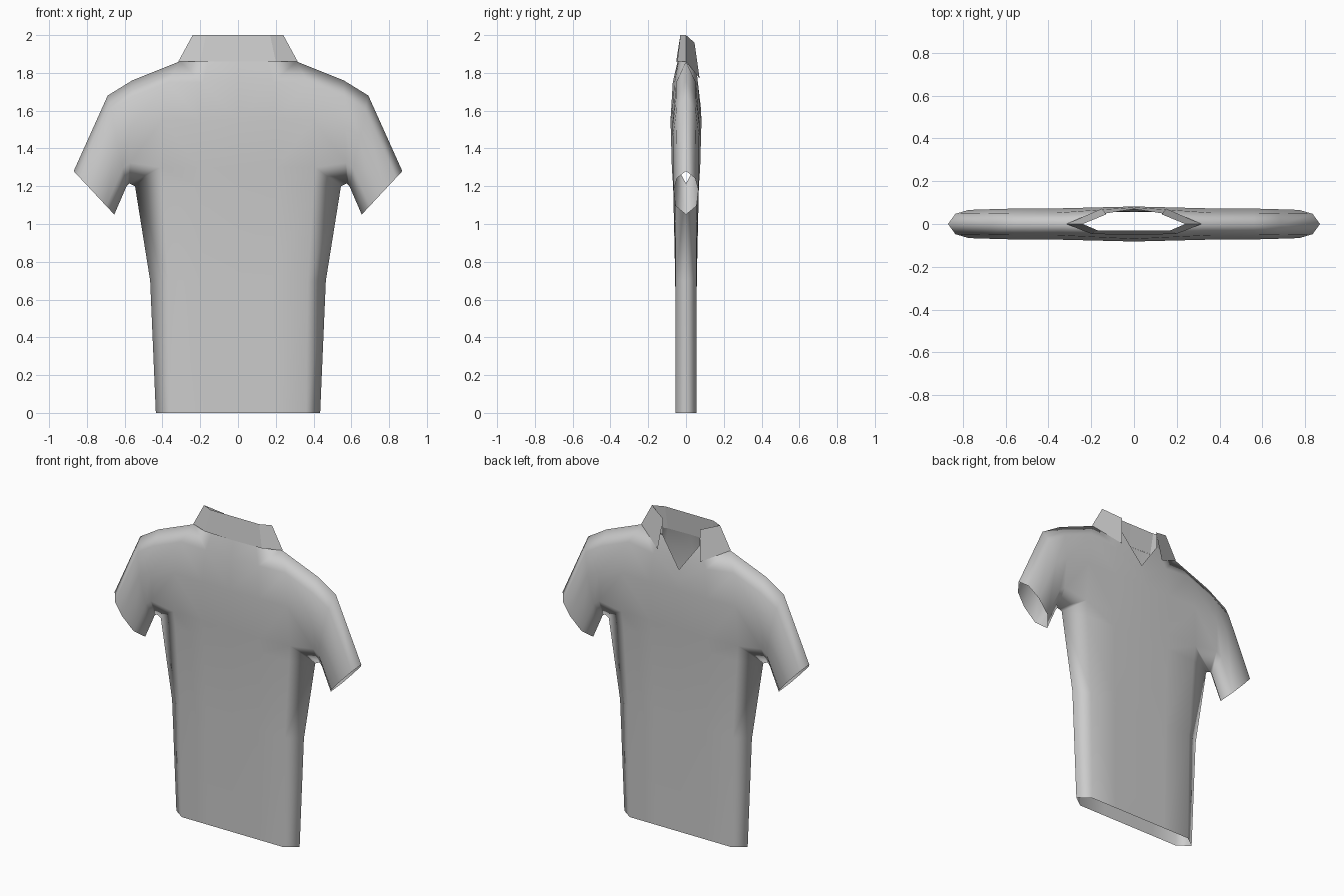
import bpy, bmesh

cube = bpy.data.objects.get("Cube")
if cube:
    bpy.data.objects.remove(cube, do_unlink=True)

fabric = bpy.data.materials.new("grey_fabric")
fabric.use_nodes = True
GREY = (0.6, 0.6, 0.6, 1)
fabric.diffuse_color = GREY
fabric.node_tree.nodes["Principled BSDF"].inputs["Base Color"].default_value = GREY


def patch(bm, rows):
    """Skin a list of equally long point rows with faces."""
    grid = [[bm.verts.new(p) for p in row] for row in rows]
    for low, high in zip(grid, grid[1:]):
        for i in range(len(low) - 1):
            bm.faces.new((low[i], low[i + 1], high[i + 1], high[i]))


def finish(name, bm, smooth):
    """Mirror the half across x, weld it and turn it into an object."""
    bmesh.ops.mirror(bm, geom=bm.verts[:] + bm.edges[:] + bm.faces[:],
                     axis='X', merge_dist=0.001)
    bmesh.ops.remove_doubles(bm, verts=bm.verts[:], dist=0.001)
    bmesh.ops.dissolve_degenerate(bm, edges=bm.edges[:], dist=0.0005)
    bmesh.ops.recalc_face_normals(bm, faces=bm.faces[:])
    for f in bm.faces:
        f.smooth = smooth
    mesh = bpy.data.meshes.new(name)
    bm.to_mesh(mesh)
    bm.free()
    mesh.materials.append(fabric)
    obj = bpy.data.objects.new(name, mesh)
    bpy.context.scene.collection.objects.link(obj)


# Torso: panel half width, depth at its edge, depth at the middle, height
TORSO = [(.36, .055, .055, 0), (.37, .055, .057, .70), (.40, .058, .068, 1.2),
         (.41, .064, .075, 1.3), (.40, .072, .082, 1.55), (.37, .052, .07, 1.75)]
SIDE = [.435, .465, .545]          # side seam from hem to armpit
NECK = (.31, 0, 1.86)
shirt = bmesh.new()
for s in (1, -1):                  # chest (+y), then back
    rows = [[(0, s * mid, z), (x / 2, s * (d + mid) / 2, z), (x, s * d, z)]
            for x, d, mid, z in TORSO]
    if s > 0:                      # lower the chest under the open neckline
        rows[-1][0] = (0, .078, 1.62)
        rows[-1][1] = (.185, .065, 1.73)
        rows.append([(0, .07, 1.68), (.13, .05, 1.86), NECK])
    else:
        rows.append([(0, -.045, 1.86), (.155, -.04, 1.86), NECK])
    patch(shirt, rows)

    # Side strips down to the seam
    seam = [(w, 0, row[3]) for w, row in zip(SIDE, TORSO)]
    patch(shirt, [[rows[i][2], seam[i]] for i in range(3)])
    shirt.faces.new([shirt.verts.new(p) for p in (rows[2][2], seam[2], rows[3][2])])

    # Sleeve: shoulder ring shared with the torso, then three rings outward
    rings = [[NECK, rows[5][2], rows[4][2], rows[3][2], seam[2]]]
    for top, bottom, d in (((.56, 1.76), (.575, 1.215), .072),
                           ((.69, 1.68), (.59, 1.2), .07),
                           ((.87, 1.28), (.655, 1.05), .066)):
        ring = []
        for t, k in ((0, 0), (.16, .72), (.45, 1), (.8, .85), (1, 0)):
            ring.append((top[0] + (bottom[0] - top[0]) * t, s * d * k,
                         top[1] + (bottom[1] - top[1]) * t))
        rings.append(ring)
    patch(shirt, rings)
finish("shirt", shirt, True)

# Folded collar with pointed front wings
fold = [(0, -.03, 2), (.17, -.03, 2), (.24, 0, 2), (.13, .045, 1.96)]
edge = [(0, -.052, 1.86), (.2, -.046, 1.86), (.316, 0, 1.86), (.15, .072, 1.77)]
collar = bmesh.new()
patch(collar, [fold, edge])
finish("collar", collar, False)

# Inner collar stand joining the fold to the neckline
neckline = [(0, -.044, 1.86), (.155, -.039, 1.86), (.305, 0, 1.86), (.13, .049, 1.86)]
stand = bmesh.new()
patch(stand, [fold, neckline])
finish("collar_stand", stand, False)
